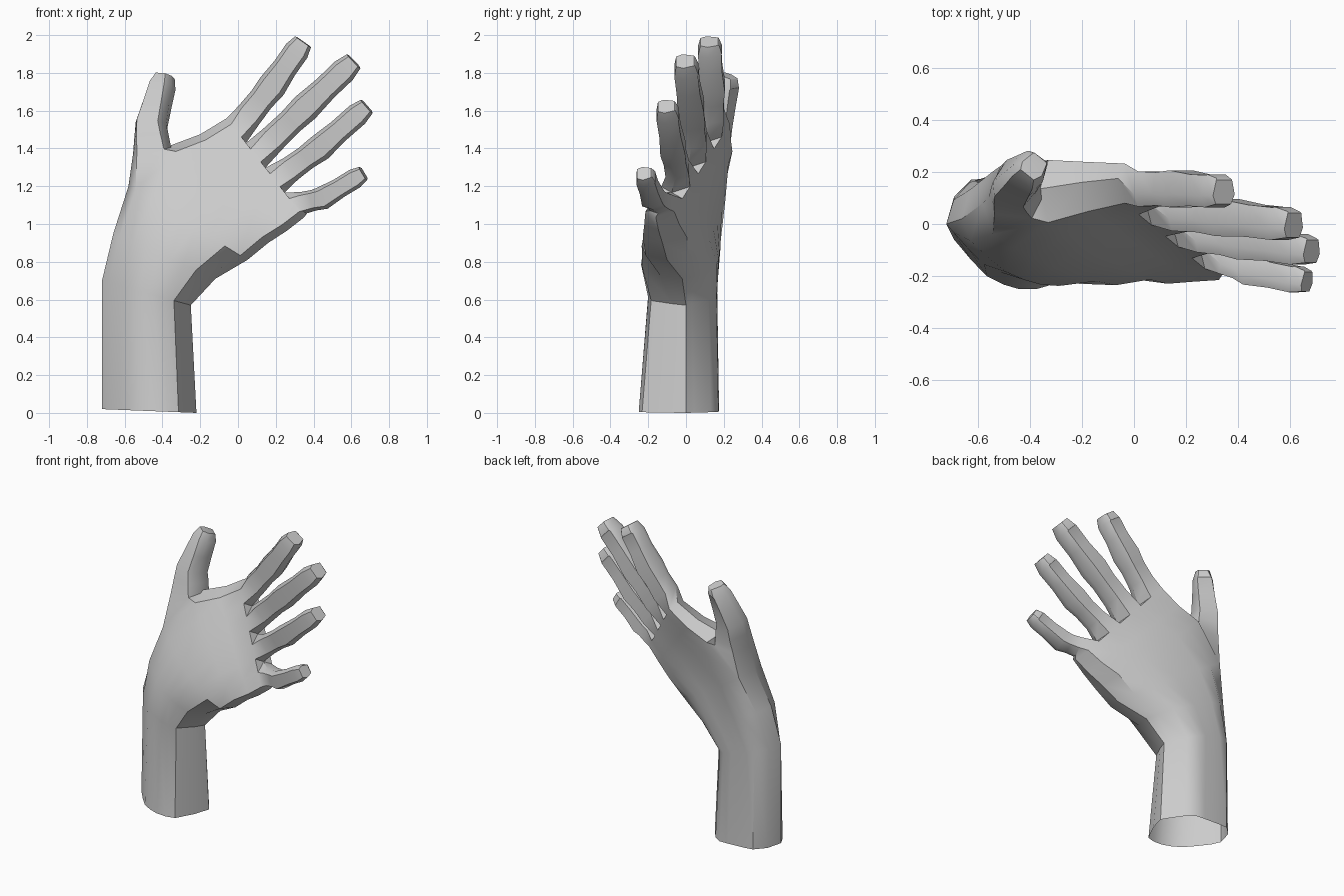
import bpy
import bmesh
import math
from mathutils import Vector, Matrix

if "Cube" in bpy.data.objects:
    bpy.data.objects.remove(bpy.data.objects["Cube"], do_unlink=True)

# Single plain grey colour
GREY = (0.6, 0.6, 0.6, 1)
clay = bpy.data.materials.new("clay_grey")
clay.use_nodes = True
clay.diffuse_color = GREY
clay.node_tree.nodes["Principled BSDF"].inputs["Base Color"].default_value = GREY

bm = bmesh.new()


def bridge(low, high, skip=()):
    """Join two loops of vertices with quads, leaving out the skipped ones."""
    count = len(low)
    return [bm.faces.new((low[i], low[(i + 1) % count], high[(i + 1) % count], high[i]))
            for i in range(count) if i not in skip]


# Wrist and palm: each ring runs from the thumb edge along the back of the hand
# to the outer edge and returns along the palm, with two points per finger
STEPS = (.06, .19, .31, .44, .56, .69, .81, .94)
WRIST_BACK = (.6, .97, 1, 1, 1, .98, .75, .25)
WRIST_FRONT = (.24, .55, .8, .93, 1, 1, .93, .42)


def palm_ring(thumb_edge, outer_edge, front, back, flatness):
    start, end = Vector(thumb_edge), Vector(outer_edge)

    def row(shape, depth):
        return [start.lerp(end, s) + Vector((0, depth * (w + (1 - w) * flatness), 0))
                for s, w in zip(STEPS, shape)]

    points = [start] + row(WRIST_BACK, back) + [end] + row(WRIST_FRONT, -front)[::-1]
    return [bm.verts.new(p) for p in points]


palm = [
    palm_ring((-.72, 0, .02), (-.22, 0, 0), .25, .175, 0),
    palm_ring((-.72, 0, .7), (-.25, 0, .57), .2, .165, -.1),
    palm_ring((-.66, .02, .95), (-.12, -.02, .71), .23, .175, .15),
    palm_ring((-.58, .08, 1.2), (.05, -.1, .81), .175, .165, .5),
    palm_ring((-.36, .135, 1.415), (.16, -.125, .9), .14, .14, .75),
    palm_ring((-.2, .16, 1.475), (.26, -.145, .965), .1, .1, .9),
    palm_ring((-.06, .175, 1.56), (.35, -.16, 1.035), .075, .077, 1),
]
THUMB_BAND = 3
LAST = len(palm[0]) - 1
for i in range(len(palm) - 1):
    bridge(palm[i], palm[i + 1], (0, LAST) if i == THUMB_BAND else ())

# Digits: six-sided tubes grown out of the hand, with swollen joints,
# a blunt tip and an inset nail
DIGIT_PROFILE = [(1, -.2), (.72, 1), (-.72, 1), (-1, -.3), (-.72, -1), (.68, -1)]
NAIL_SIDE = 1
FINGER_GIRTH = (.95, .9, 1, .86, .87, .66)
THUMB_GIRTH = (1.03, .93, .84, .73, .65, .46)


def digit(root, joint, tip, radius, girth=FINGER_GIRTH, twist=0):
    base = sum((v.co for v in root), Vector()) / len(root)
    joint, tip = Vector(joint), Vector(tip)
    path = [base, base.lerp(joint, .35), base.lerp(joint, .7), joint,
            joint.lerp(tip, .42), joint.lerp(tip, .8), tip]
    loop = root
    for i in range(1, len(path)):
        along = (path[min(i + 1, len(path) - 1)] - path[i - 1]).normalized()
        side = Vector((0, 1, 0)).cross(along).normalized()
        turn = math.radians(twist) * i / (len(path) - 1)
        side = Matrix.Rotation(turn, 3, along) @ side
        back = along.cross(side)
        size = radius * girth[i - 1]
        ring = [bm.verts.new(path[i] + side * a * size + back * b * size * .92)
                for a, b in DIGIT_PROFILE]
        band = bridge(loop, ring)
        loop = ring
    bm.faces.new(loop)
    bm.normal_update()
    bmesh.ops.inset_individual(bm, faces=[band[NAIL_SIDE]], thickness=.007, depth=.004)


# Webs between neighbouring fingers
knuckles = palm[-1]
sides = [knuckles[0]]
for j in range(3):
    near = [knuckles[2 + 2 * j], knuckles[3 + 2 * j]]
    far = [knuckles[LAST - 1 - 2 * j], knuckles[LAST - 2 - 2 * j]]
    web = bm.verts.new(sum((v.co for v in near + far), Vector()) / 4)
    bm.faces.new(near + [web])
    bm.faces.new(far + [web])
    sides.append(web)
sides.append(knuckles[len(STEPS) + 1])

# Index, middle, ring and little finger: joint, tip, radius
FINGERS = [
    ((.18, .135, 1.73), (.345, .123, 1.965), .077),
    ((.357, .025, 1.617), (.613, -.005, 1.862), .078),
    ((.432, -.07, 1.403), (.682, -.105, 1.623), .072),
    ((.45, -.177, 1.138), (.664, -.222, 1.268), .062),
]
for j, (joint, tip, radius) in enumerate(FINGERS):
    root = [sides[j + 1], knuckles[2 + 2 * j], knuckles[1 + 2 * j],
            sides[j], knuckles[LAST - 2 * j], knuckles[LAST - 1 - 2 * j]]
    digit(root, joint, tip, radius)

# Thumb grows from the gap left in the thumb edge of the palm
low, high = palm[THUMB_BAND], palm[THUMB_BAND + 1]
digit([high[0], high[1], low[1], low[0], low[LAST], high[LAST]],
      (-.455, .155, 1.53), (-.385, .22, 1.785), .1, THUMB_GIRTH, -40)

# Hand object, open at the wrist
bmesh.ops.recalc_face_normals(bm, faces=bm.faces[:])
mesh = bpy.data.meshes.new("hand")
bm.to_mesh(mesh)
bm.free()
mesh.materials.append(clay)
hand = bpy.data.objects.new("hand", mesh)
bpy.context.collection.objects.link(hand)
bpy.ops.object.select_all(action="DESELECT")
hand.select_set(True)
bpy.context.view_layer.objects.active = hand
bpy.ops.object.shade_smooth_by_angle(angle=math.radians(38))
